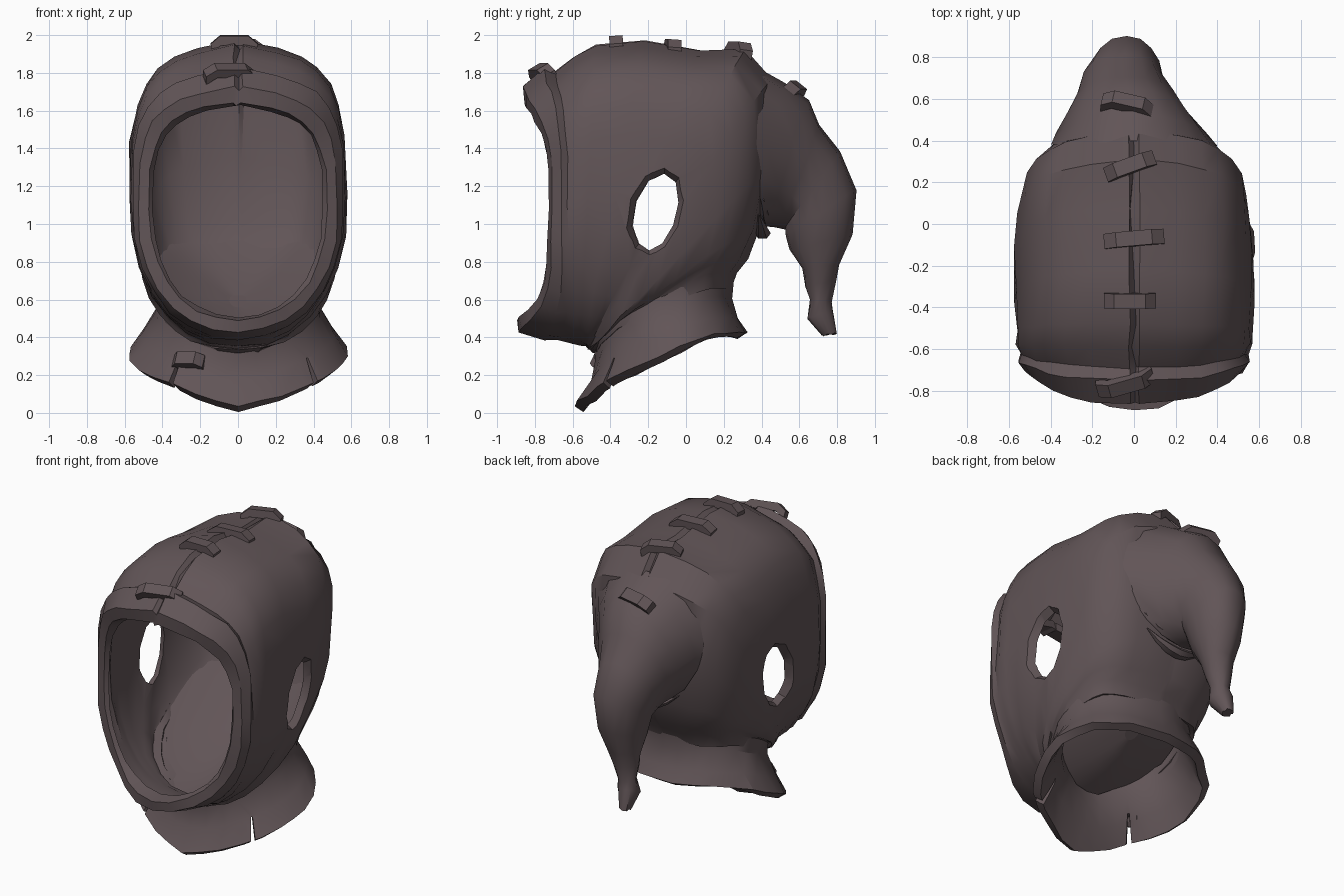
import bpy, bmesh, math, random
from mathutils import Vector, Matrix

random.seed(4)
if "Cube" in bpy.data.objects:
    bpy.data.objects.remove(bpy.data.objects["Cube"])

cloth = bpy.data.materials.new("dark_mauve_cloth")
cloth.use_nodes = True
COLOUR = (0.12, 0.09, 0.095, 1)
cloth.diffuse_color = COLOUR
cloth.node_tree.nodes["Principled BSDF"].inputs["Base Color"].default_value = COLOUR


def finish(name, bm):
    mesh = bpy.data.meshes.new(name)
    bm.to_mesh(mesh)
    bm.free()
    obj = bpy.data.objects.new(name, mesh)
    bpy.context.collection.objects.link(obj)
    mesh.materials.append(cloth)
    return obj


def activate(obj):
    bpy.ops.object.select_all(action="DESELECT")
    obj.select_set(True)
    bpy.context.view_layer.objects.active = obj


def smooth(obj, degrees=32):
    activate(obj)
    bpy.ops.object.shade_smooth_by_angle(angle=math.radians(degrees))


def apply_modifier(obj, kind, **settings):
    mod = obj.modifiers.new(kind.title(), kind)
    for key, value in settings.items():
        setattr(mod, key, value)
    activate(obj)
    bpy.ops.object.modifier_apply(modifier=mod.name)


def cut(obj, cutter):
    apply_modifier(obj, "BOOLEAN", operation="DIFFERENCE", solver="EXACT", object=cutter)
    bpy.data.objects.remove(cutter)


def power(v, p):
    return math.copysign(abs(v) ** p, v)


def ring(low, high, width, bow=(0, 0), shape=(0.65, 0.9), x=0, seam=0, count=28, jitter=0.006):
    """Rounded loop through a low and a high (y, z) point; seam dips the high point."""
    low, high = Vector((0, *low)), Vector((0, *high))
    mid, half = (low + high) / 2, (high - low) / 2
    angles = [math.tau * i / count for i in range(count)]
    if seam:
        angles[1:1] = [0.05]
        angles.append(math.tau - 0.05)
    points = []
    for i, a in enumerate(angles):
        p = shape[0] if math.cos(a) > 0 else shape[1]
        c, s = power(math.cos(a), p), power(math.sin(a), p)
        bend = 1 - abs(c) ** (3 if c > 0 else 6)
        if seam:
            if i in (1, len(angles) - 1):
                s = math.copysign(0.04, s)
            if c > 0:
                c -= 0.18 * abs(s) * (1 - abs(s))
        pos = mid + half * c + Vector((width * s + x, 0, 0))
        pos += Vector((0, *bow)) * bend
        pos += Vector([random.uniform(-jitter, jitter) for _ in range(3)])
        if seam and i == 0:
            pos -= half.normalized() * seam
            pos.x += random.uniform(-0.02, 0.02)
        points.append(pos)
    return points


def loft(name, rings, caps=()):
    bm = bmesh.new()
    loops = [[bm.verts.new(p) for p in r] for r in rings]
    n = len(loops[0])
    for a, b in zip(loops, loops[1:]):
        for i in range(n):
            j = (i + 1) % n
            bm.faces.new((a[i], a[j], b[j], b[i]))
    for k in caps:
        bm.faces.new(loops[k] if k == 0 else loops[k][::-1])
    return finish(name, bm)


# Hood: a bent sleeve from the face opening, over the crown, to the neck
hood_rings = [
    ((-0.80, 0.51), (-0.74, 1.63), 0.45, (0.07, 0)),
    ((-0.90, 0.49), (-0.85, 1.65), 0.47, (0.15, 0)),
    ((-0.89, 0.43), (-0.86, 1.73), 0.53, (0.165, 0)),
    ((-0.75, 0.39), (-0.75, 1.83), 0.56, (0.09, 0)),
    ((-0.68, 0.385), (-0.69, 1.81), 0.545, (0.06, 0)),
    ((-0.60, 0.37), (-0.59, 1.89), 0.565, (0.02, 0)),
    ((-0.56, 0.36), (-0.48, 1.955), 0.565, (0, 0)),
    ((-0.54, 0.355), (-0.22, 1.975), 0.575, (0, 0)),
    ((-0.53, 0.35), (0.08, 1.93), 0.58, (0, 0)),
    ((-0.525, 0.345), (0.31, 1.93), 0.565, (0, 0)),
    ((-0.52, 0.34), (0.45, 1.78), 0.55, (0, 0)),
    ((-0.515, 0.335), (0.47, 1.35), 0.52, (0, 0)),
    ((-0.51, 0.33), (0.40, 1.00), 0.47, (0, 0.04)),
    ((-0.505, 0.325), (0.33, 0.82), 0.45, (0, 0.09)),
    ((-0.49, 0.32), (0.27, 0.74), 0.43, (0, 0.1)),
    ((-0.48, 0.31), (0.24, 0.66), 0.42, (0, 0.08)),
]
hood = loft("hood", [ring(a, b, w, bow, seam=0.03 if 1 <= i <= 10 else 0.004)
                     for i, (a, b, w, bow) in enumerate(hood_rings)])
apply_modifier(hood, "SOLIDIFY", thickness=0.045, offset=-1)

# Ear holes, flared outwards
bm = bmesh.new()
loops = []
for x, ry, rz in ((-0.64, 0.2, 0.29), (-0.5, 0.105, 0.195), (0.5, 0.105, 0.195), (0.64, 0.2, 0.29)):
    loops.append([bm.verts.new((x, -0.155 + ry * math.cos(a) + 0.04 * math.sin(a), 1.055 + rz * math.sin(a)))
                  for a in [math.tau * (i + 0.5) / 10 for i in range(10)]])
for a, b in zip(loops, loops[1:]):
    for i in range(10):
        bm.faces.new((a[i], a[(i + 1) % 10], b[(i + 1) % 10], b[i]))
bm.faces.new(loops[0])
bm.faces.new(loops[-1])
bmesh.ops.recalc_face_normals(bm, faces=bm.faces)
cut(hood, finish("ear_hole_cutter", bm))
smooth(hood)

# Lining: sagging sheet that closes the neck inside the hood
edge = ring((-0.52, 0.37), (0.38, 1.0), 0.445, (0, 0.04), jitter=0)
centre = Vector((0, -0.06, 0.69))
lining = loft("inner_lining", [
    [centre + (p - centre) * r + Vector((0, 0.05, -0.1)) * (1 - r * r) for p in edge]
    for r in (1, 0.8, 0.55, 0.3, 0.1)], caps=(-1,))
smooth(lining, 60)

# Collar: flared skirt below the neck
ROUND = (0.95, 1.0)
collar = loft("collar", [
    ring((-0.49, 0.36), (0.25, 0.71), 0.435, (0, 0.1), ROUND),
    ring((-0.48, 0.27), (0.24, 0.60), 0.44, (0, 0.1), ROUND),
    ring((-0.50, 0.17), (0.28, 0.50), 0.51, (0, 0.08), ROUND),
    ring((-0.58, 0.04), (0.33, 0.43), 0.585, (0, 0.075), (1.05, 1.1), jitter=0.012),
])
apply_modifier(collar, "SOLIDIFY", thickness=0.055, offset=-1)

# Slits in the front of the collar
for side, x in ((-1, -0.33), (1, 0.42)):
    bm = bmesh.new()
    bmesh.ops.create_cube(bm, size=1)
    for v in bm.verts:
        v.co.x *= 0.05 if v.co.z < 0 else 0.01
    turn = Matrix.Rotation(side * math.radians(42), 4, "Z")
    bm.transform(Matrix.Translation((x, -0.44, 0.14)) @ turn @ Matrix.Diagonal((1, 0.3, 0.3, 1)))
    bmesh.ops.recalc_face_normals(bm, faces=bm.faces)
    cut(collar, finish("slit_cutter", bm))
smooth(collar)

# Tail: drooping point at the back
tail_rings = [
    ((0.40, 1.04), (0.40, 1.82), 0.40, -0.02, 0),
    ((0.42, 0.99), (0.53, 1.745), 0.36, -0.04, -0.01),
    ((0.46, 0.98), (0.65, 1.66), 0.29, -0.02, -0.03),
    ((0.49, 0.975), (0.71, 1.53), 0.24, 0, -0.04),
    ((0.52, 0.97), (0.82, 1.38), 0.20, 0, -0.05),
    ((0.53, 0.94), (0.90, 1.18), 0.175, 0, -0.04),
    ((0.55, 0.86), (0.88, 0.95), 0.14, 0, -0.04),
    ((0.62, 0.76), (0.81, 0.79), 0.10, 0, -0.05),
    ((0.63, 0.67), (0.79, 0.70), 0.085, 0, -0.06),
    ((0.66, 0.60), (0.77, 0.59), 0.06, 0, -0.07),
    ((0.64, 0.50), (0.78, 0.55), 0.065, 0, -0.08),
    ((0.72, 0.41), (0.80, 0.42), 0.03, 0, -0.09),
]
tail = loft("tail", [ring(a, b, w, (bow, 0), (1, 1), x, count=16)
                     for a, b, w, bow, x in tail_rings], caps=(-1,))
smooth(tail, 40)

# Folds of cloth under the tail
for i, (z, y, half) in enumerate(((1.03, 0.41, 0.26), (0.95, 0.385, 0.22))):
    rings = []
    for k in range(7):
        t = k / 3 - 1
        r = 0.04 * (1 - t * t) + 0.004
        c = Vector((half * t, y + 0.02 * (1 - t * t), z + 0.10 * t * t))
        rings.append([c + Vector((0, r * math.cos(a), r * 0.7 * math.sin(a)))
                      for a in [math.tau * j / 6 for j in range(6)]])
    smooth(loft(f"cloth_fold_{i + 1}", rings, caps=(0, -1)))


# Stitches: bent bars across the seam
def stitch(name, place, pitch, yaw, length=0.25):
    bm = bmesh.new()
    top = [(-0.5, -0.03), (-0.3, 0.012), (0.3, 0.012), (0.5, -0.03)]
    outline = [(x * length, z + 0.015) for x, z in top]
    outline += [(x * length * 0.95, z - 0.035) for x, z in reversed(top)]
    front = [bm.verts.new((x, -0.036, z)) for x, z in outline]
    back = [bm.verts.new((x, 0.036, z)) for x, z in outline]
    n = len(outline)
    bm.faces.new(front)
    bm.faces.new(back[::-1])
    for i in range(n):
        bm.faces.new((front[i], back[i], back[(i + 1) % n], front[(i + 1) % n]))
    bmesh.ops.recalc_face_normals(bm, faces=bm.faces)
    bm.transform(Matrix.Translation(place) @ Matrix.Rotation(math.radians(yaw), 4, "Z")
                 @ Matrix.Rotation(math.radians(pitch), 4, "X"))
    finish(name, bm)


for i, args in enumerate((
        ((-0.04, -0.77, 1.81), 30, 16, 0.28),
        ((-0.02, -0.37, 1.97), 4, 0),
        ((0.0, -0.07, 1.95), -4, 5, 0.29),
        ((-0.02, 0.28, 1.935), -8, 20),
        ((-0.03, 0.58, 1.715), -38, -13),
        ((-0.27, -0.45, 0.28), 62, -25, 0.18))):
    stitch(f"stitch_{i + 1}", *args)
